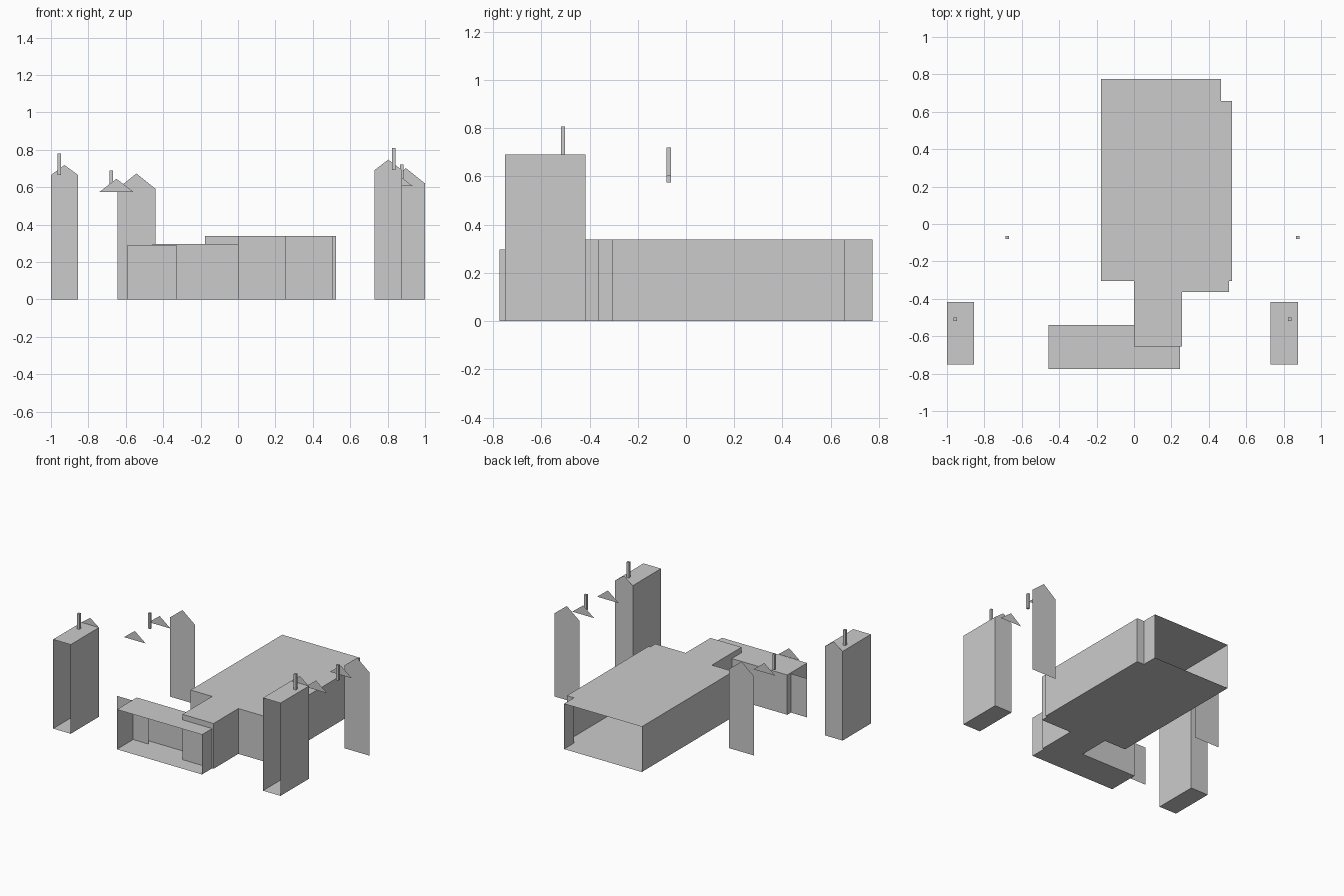
import bpy

if "Cube" in bpy.data.objects:
    bpy.data.objects.remove(bpy.data.objects["Cube"])

def make(name, polys):
    """Mesh object from a list of polygons, sharing coincident corners."""
    verts, faces = [], []
    for poly in polys:
        for p in poly:
            if p not in verts:
                verts.append(p)
        faces.append([verts.index(p) for p in poly])
    me = bpy.data.meshes.new(name)
    me.from_pydata(verts, [], faces)
    ob = bpy.data.objects.new(name, me)
    bpy.context.collection.objects.link(ob)
    return ob

def shell(outline, z0, z1, open_sides=()):
    """Extruded outline (counter-clockwise) with floor and flat top; some sides left open."""
    n = len(outline)
    polys = [[(x, y, z0) for x, y in reversed(outline)],
             [(x, y, z1) for x, y in outline]]
    for i in range(n):
        if i not in open_sides:
            (ax, ay), (bx, by) = outline[i], outline[(i + 1) % n]
            polys.append([(ax, ay, z0), (bx, by, z0), (bx, by, z1), (ax, ay, z1)])
    return polys

def rect(x0, x1, y0, y1):
    return [(x0, y0), (x1, y0), (x1, y1), (x0, y1)]

def gable(x0, x1, y, eave, peak, base=None):
    """Upright gable wall: triangle, or pentagon when a base is given."""
    pts = [(x1, y, eave), ((x0 + x1) / 2, y, peak), (x0, y, eave)]
    if base is not None:
        pts = [(x0, y, base), (x1, y, base)] + pts
    return pts

def chimney(name, x, y, z0, z1, r=0.009):
    make(name, shell(rect(x - r, x + r, y - r, y + r), z0, z1))

# Main hall, open at the back
hall = [(0, -.655), (.257, -.655), (.257, -.363), (.508, -.363), (.508, -.305),
        (.523, -.305), (.523, .657), (.464, .657), (.464, .774),
        (-.177, .774), (-.177, -.305), (0, -.305)]
make("main_hall", shell(hall, 0, .338, open_sides=(8,)))

# Front wing, open at the front, and the wall crossing it
make("front_wing", shell(rect(-.457, .245, -.774, -.54), 0, .297, open_sides=(0,)))
make("cross_wall", [[(-.59, -.583, 0), (-.33, -.583, 0), (-.33, -.583, .29), (-.59, -.583, .29)]])

# Per side: tower x range, eave, peak, chimney x, chimney top
for side, x0, x1, eave, peak, cx, ctop in (
        ("left", -1.0, -.855, .665, .718, -.955, .78),
        ("right", .731, .876, .692, .747, .832, .808)):
    tower = shell(rect(x0, x1, -.75, -.417), 0, eave, open_sides=(0, 2))
    tower.append(gable(x0, x1, -.417, eave, peak, base=0))
    make(side + "_tower", tower)
    chimney(side + "_tower_chimney", cx, -.51, eave, ctop)

# Per side: roof gable pair, its chimney and the tall rear gable wall
for side, x0, x1, base, peak, cx, ctop, w0, w1, weave, wpeak in (
        ("left", -.74, -.56, .575, .645, -.677, .69, -.645, -.442, .592, .673),
        ("right", .755, .935, .605, .675, .875, .72, .795, 1.0, .62, .702)):
    for end, y in (("front", -.287), ("back", .005)):
        make(f"{side}_{end}_roof_gable", [gable(x0, x1, y, base, peak)])
    chimney(side + "_roof_chimney", cx, -.072, base, ctop)
    make(side + "_rear_gable_wall", [gable(w0, w1, .122, weave, wpeak, base=0)])
